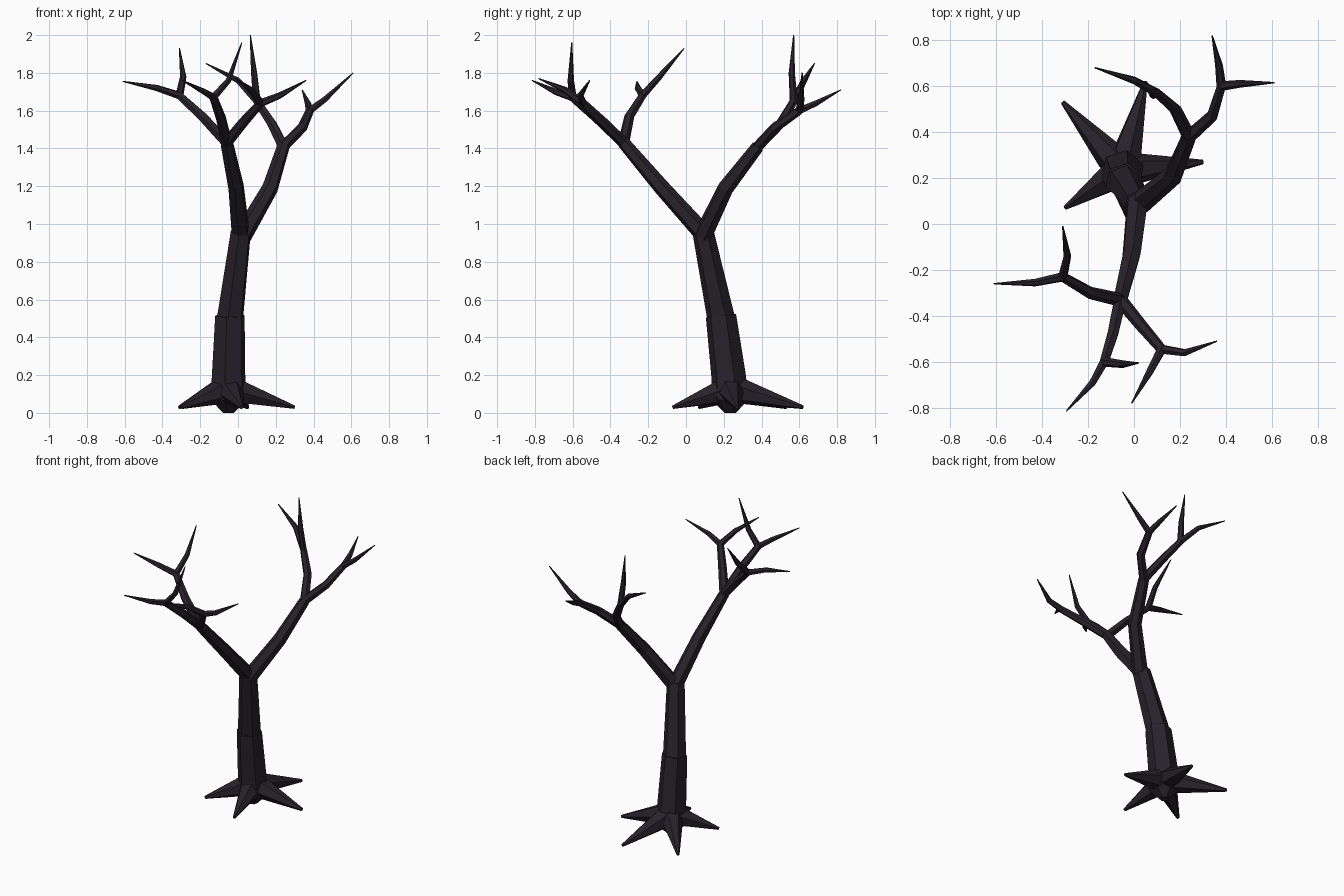
import bpy, bmesh, math
from mathutils import Vector

if "Cube" in bpy.data.objects:
    bpy.data.objects.remove(bpy.data.objects["Cube"])

bark = bpy.data.materials.new("dark_bark")
bark.diffuse_color = (0.021, 0.016, 0.023, 1)
bark.use_nodes = True
bark.node_tree.nodes["Principled BSDF"].inputs["Base Color"].default_value = bark.diffuse_color


def add_tube(bm, pts, radii, sides=6):
    """Faceted tapering tube through a list of points."""
    pts = [Vector(p) for p in pts]
    dirs = [(b - a).normalized() for a, b in zip(pts, pts[1:])]
    rings, ref = [], Vector((0.93, 0.31, 0.17))
    for i, (p, r) in enumerate(zip(pts, radii)):
        t = (dirs[max(i - 1, 0)] + dirs[min(i, len(dirs) - 1)]).normalized()
        if abs(ref.dot(t)) > 0.95:
            ref = Vector((0.1, 0.2, 0.97))
        u = (ref - t * ref.dot(t)).normalized()
        v, ref = t.cross(u), u
        rings.append([bm.verts.new(p + r * (u * math.cos(a) + v * math.sin(a)))
                      for a in (math.tau * k / sides for k in range(sides))])
    for A, B in zip(rings, rings[1:]):
        for k in range(sides):
            n = (k + 1) % sides
            bm.faces.new((A[k], A[n], B[n], B[k]))
    bm.faces.new(rings[0][::-1])
    bm.faces.new(rings[-1])


def make(name, tubes):
    bm = bmesh.new()
    for pts, radii in tubes:
        add_tube(bm, pts, radii)
    bmesh.ops.recalc_face_normals(bm, faces=bm.faces)
    me = bpy.data.meshes.new(name)
    bm.to_mesh(me)
    bm.free()
    me.materials.append(bark)
    bpy.context.collection.objects.link(bpy.data.objects.new(name, me))


# Trunk: thick lower section, slimmer leaning upper section
make("trunk", [
    ([(-0.05, 0.235, 0.0), (-0.05, 0.235, 0.07), (-0.05, 0.225, 0.2), (-0.043, 0.185, 0.515)],
     [0.03, 0.1, 0.093, 0.082]),
    ([(-0.045, 0.19, 0.48), (0.015, 0.09, 0.96)], [0.075, 0.057]),
])

# Roots: spikes radiating from the trunk foot
root_tips = [(0.30, 0.27), (0.05, 0.62), (-0.31, 0.53), (-0.30, 0.07), (0.02, -0.07)]
base = Vector((-0.05, 0.235, 0.13))
roots = []
for x, y in root_tips:
    tip = Vector((x, y, 0.03))
    roots.append(([base, base.lerp(tip, 0.2), tip], [0.06, 0.066, 0.01]))
make("roots", roots)

# Main limbs
fork_a, fork_b = (-0.06, -0.33, 1.43), (0.24, 0.38, 1.41)
limb_r = [0.05, 0.043, 0.034]
make("front_limb", [([(0.015, 0.10, 0.94), (-0.01, -0.13, 1.195), fork_a], limb_r)])
make("back_limb", [([(0.025, 0.09, 0.94), (0.17, 0.21, 1.19), fork_b], limb_r)])

# Branches: start fork, bend, second fork, then two twigs (bend, tip)
branches = {
    "front_left_branch": (fork_a, (-0.19, -0.30, 1.57), (-0.31, -0.23, 1.68),
                          [((-0.43, -0.255, 1.72), (-0.61, -0.26, 1.755)),
                           ((-0.29, -0.14, 1.78), (-0.31, -0.01, 1.93))]),
    "front_middle_branch": (fork_a, (-0.09, -0.47, 1.56), (-0.13, -0.60, 1.67),
                            [((-0.18, -0.69, 1.70), (-0.295, -0.815, 1.76)),
                             ((-0.05, -0.61, 1.76), (0.02, -0.605, 1.96))]),
    "front_right_branch": (fork_a, (0.03, -0.44, 1.54), (0.12, -0.545, 1.64),
                           [((0.22, -0.56, 1.68), (0.36, -0.51, 1.76)),
                            ((0.07, -0.64, 1.71), (-0.01, -0.78, 1.77))]),
    "back_left_branch": (fork_b, (0.18, 0.50, 1.53), (0.10, 0.57, 1.65),
                         [((0.085, 0.56, 1.80), (0.065, 0.57, 2.0)),
                          ((0.0, 0.625, 1.76), (-0.17, 0.68, 1.85))]),
    "back_right_branch": (fork_b, (0.34, 0.47, 1.51), (0.38, 0.60, 1.60),
                          [((0.46, 0.61, 1.66), (0.61, 0.615, 1.80)),
                           ((0.37, 0.69, 1.64), (0.34, 0.82, 1.71))]),
}
for name, (start, bend, fork, twigs) in branches.items():
    tubes = [([start, bend, fork], [0.03, 0.027, 0.022])]
    tubes += [([fork, mid, tip], [0.021, 0.017, 0.003]) for mid, tip in twigs]
    make(name, tubes)
